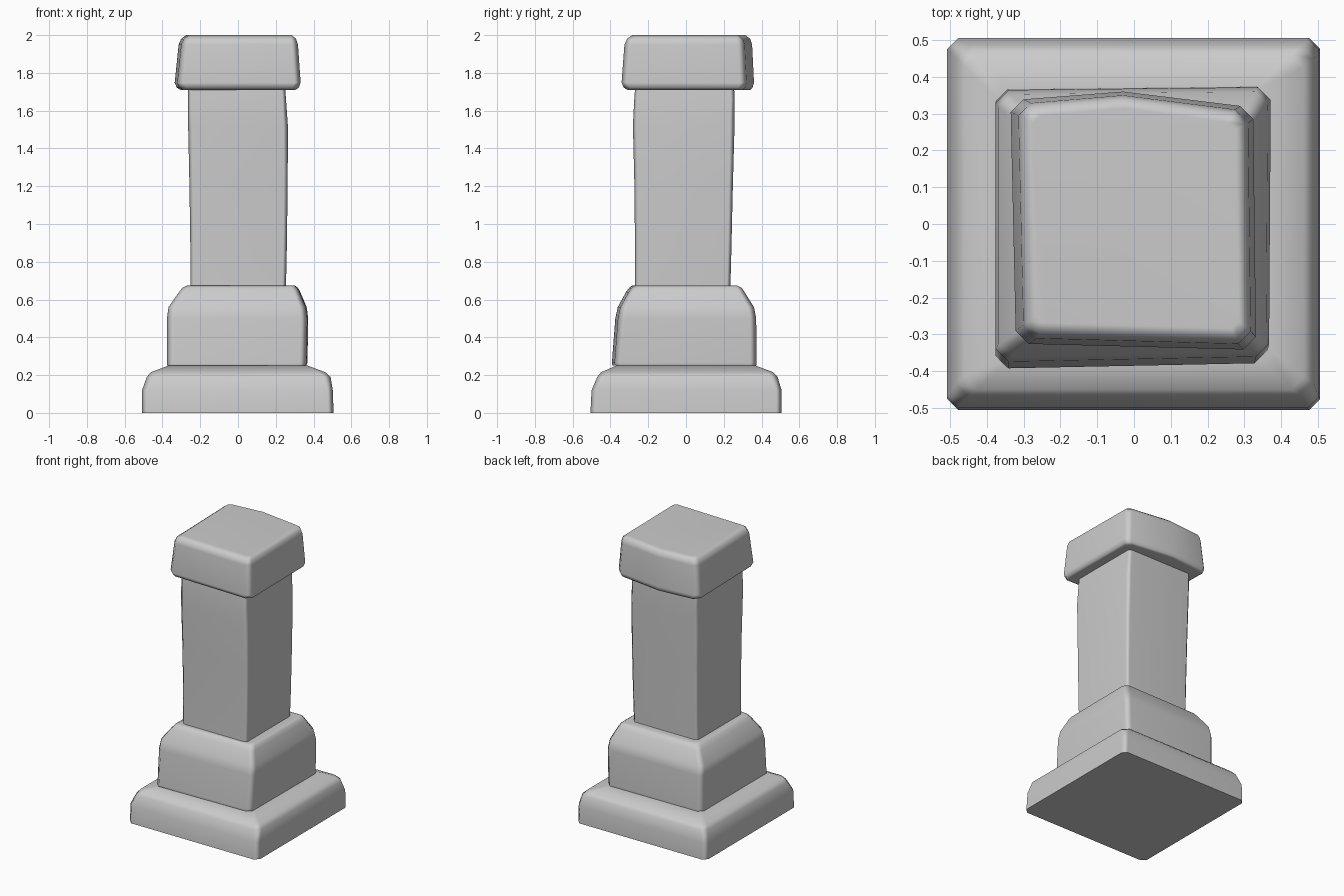
import bpy, bmesh, math
from mathutils import Vector


def ring(z, x0, x1, y0, y1, cut, skew, bulge):
    """Chamfered four-sided section, slightly skewed; optional peak on the back edge."""
    base = [(x0, y0), (x1, y0), (x1, y1), (x0, y1)]
    c = [Vector((p[0] + s[0], p[1] + s[1], z)) for p, s in zip(base, skew)]
    pts = []
    for i in range(4):
        for other in (c[i - 1], c[(i + 1) % 4]):
            pts.append(c[i] + (other - c[i]).normalized() * cut)
        if i == 2 and bulge:
            pts.append(Vector((-0.03, y1 + bulge, z)))
    return pts


def stone(name, levels, skew=((0, 0),) * 4, bulge=0):
    """Loft a worn stone block through its levels."""
    bm = bmesh.new()
    loops = [[bm.verts.new(p) for p in ring(*lv, skew, bulge)] for lv in levels]
    for a, b in zip(loops, loops[1:]):
        for i in range(len(a)):
            j = (i + 1) % len(a)
            bm.faces.new((a[i], a[j], b[j], b[i]))
    bm.faces.new(loops[0][::-1])
    bm.faces.new(loops[-1])
    me = bpy.data.meshes.new(name)
    bm.to_mesh(me)
    bm.free()
    ob = bpy.data.objects.new(name, me)
    bpy.context.collection.objects.link(ob)
    bpy.ops.object.select_all(action='DESELECT')
    ob.select_set(True)
    bpy.context.view_layer.objects.active = ob
    bpy.ops.object.shade_smooth_by_angle(angle=math.radians(60))
    wn = ob.modifiers.new("Weighted normals", 'WEIGHTED_NORMAL')
    wn.keep_sharp = True


# Levels: z, left, right, front, back, corner cut
# Wide plinth with sloping shoulder
stone("plinth", [
    (0.00, -.508, .506, -.506, .506, .03),
    (0.12, -.508, .502, -.500, .506, .03),
    (0.19, -.483, .490, -.470, .485, .035),
    (0.215, -.462, .462, -.450, .462, .035),
    (0.25, -.370, .370, -.370, .370, .03),
])

# Pedestal block
stone("pedestal", [
    (0.25, -.375, .362, -.390, .372, .03),
    (0.265, -.376, .368, -.393, .374, .035),
    (0.50, -.376, .372, -.375, .372, .035),
    (0.56, -.368, .364, -.362, .360, .035),
    (0.64, -.312, .330, -.318, .310, .03),
    (0.662, -.295, .318, -.302, .295, .03),
    (0.675, -.270, .300, -.285, .270, .03),
], skew=((0, 0), (-.005, .015), (0, 0), (0, -.008)))

# Shaft, bowed a little
stone("shaft", [
    (0.67, -.252, .254, -.270, .235, .02),
    (0.85, -.252, .258, -.270, .240, .02),
    (1.20, -.257, .263, -.273, .248, .022),
    (1.52, -.264, .264, -.281, .257, .025),
    (1.66, -.264, .254, -.274, .257, .02),
    (1.715, -.264, .250, -.270, .255, .02),
])

# Capital with a peaked back face
stone("capital", [
    (1.710, -.305, .305, -.305, .325, .03),
    (1.722, -.325, .322, -.325, .337, .035),
    (1.748, -.336, .332, -.337, .345, .035),
    (1.95, -.315, .318, -.322, .335, .035),
    (1.98, -.302, .308, -.308, .325, .03),
    (2.00, -.275, .285, -.280, .300, .02),
], skew=((.015, .012), (0, -.005), (-.008, -.025), (0, -.005)), bulge=.015)
